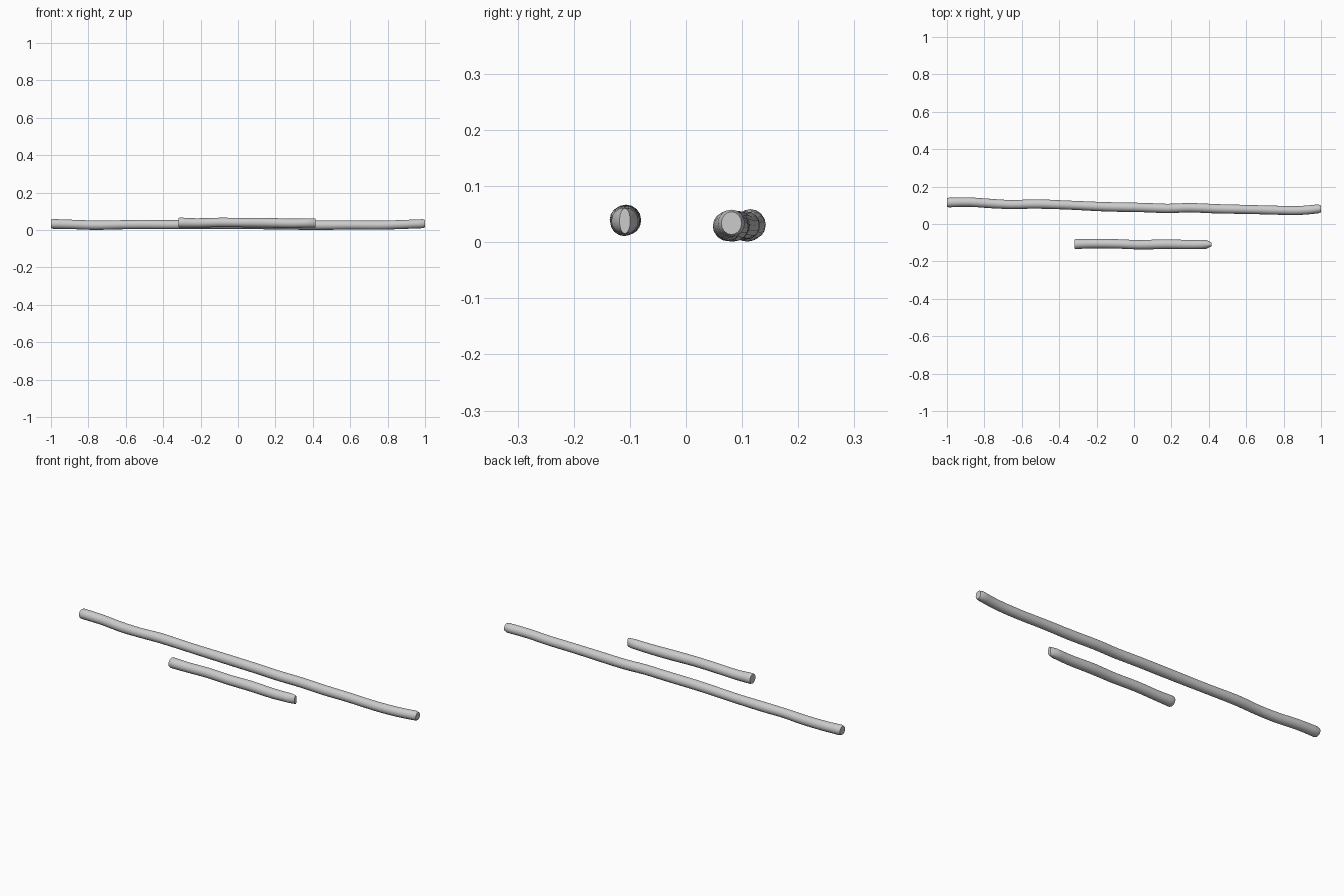
import bpy, bmesh, math

if "Cube" in bpy.data.objects:
    bpy.data.objects.remove(bpy.data.objects["Cube"])

SIDES = 16


def catmull(a, b, c, d, t):
    return 0.5 * (2 * b + (c - a) * t + (2 * a - 5 * b + 4 * c - d) * t * t
                  + (3 * b - a - 3 * c + d) * t ** 3)


def make_stick(name, stations, steps, tip_left, tip_right):
    """Loft rings along x. Station: (x, y, z, radius). Tip: (length, y scale, z scale)."""
    pts = [stations[0]] + stations + [stations[-1]]
    rings = []
    for i in range(1, len(pts) - 2):
        for s in range(steps):
            x, y, z, r = [catmull(*v, s / steps) for v in zip(*pts[i - 1:i + 3])]
            rings.append((x, y, z, r, r))
    x, y, z, r = stations[-1]
    rings.append((x, y, z, r, r))

    # narrowed rings that ease the cut ends
    def tip(ring, t, sign):
        x, y, z, ry, rz = ring
        return (x + sign * t[0], y, z, ry * t[1], rz * t[2])
    rings = [tip(rings[0], tip_left, -1)] + rings + [tip(rings[-1], tip_right, 1)]

    bm = bmesh.new()
    loops = []
    for x, y, z, ry, rz in rings:
        loops.append([bm.verts.new((x, y + ry * math.cos(a), z + rz * math.sin(a)))
                      for a in (2 * math.pi * k / SIDES for k in range(SIDES))])
    for a, b in zip(loops, loops[1:]):
        for k in range(SIDES):
            n = (k + 1) % SIDES
            bm.faces.new((a[k], a[n], b[n], b[k]))
    bm.faces.new(loops[0])
    bm.faces.new(loops[-1])
    bmesh.ops.recalc_face_normals(bm, faces=bm.faces[:])
    mesh = bpy.data.meshes.new(name)
    bm.to_mesh(mesh)
    bm.free()
    ob = bpy.data.objects.new(name, mesh)
    bpy.context.collection.objects.link(ob)
    bpy.context.view_layer.objects.active = ob
    ob.select_set(True)
    bpy.ops.object.shade_smooth_by_angle(angle=math.radians(40))
    ob.select_set(False)


# long stick at the back
make_stick("long_stick", [
    (-0.99, 0.115, 0.033, 0.026),
    (-0.88, 0.117, 0.030, 0.025),
    (-0.76, 0.109, 0.026, 0.025),
    (-0.65, 0.104, 0.028, 0.024),
    (-0.52, 0.107, 0.030, 0.025),
    (-0.35, 0.101, 0.029, 0.024),
    (-0.15, 0.092, 0.031, 0.025),
    (0.05, 0.088, 0.030, 0.025),
    (0.18, 0.083, 0.029, 0.025),
    (0.30, 0.087, 0.027, 0.025),
    (0.45, 0.081, 0.026, 0.025),
    (0.60, 0.078, 0.027, 0.024),
    (0.75, 0.074, 0.026, 0.024),
    (0.88, 0.072, 0.030, 0.024),
    (0.985, 0.081, 0.034, 0.024),
], 3, (0.01, 0.88, 0.85), (0.015, 0.75, 0.85))

# short stick at the front
make_stick("short_stick", [
    (-0.31, -0.107, 0.040, 0.027),
    (-0.22, -0.105, 0.038, 0.025),
    (-0.10, -0.106, 0.041, 0.025),
    (0.03, -0.111, 0.040, 0.025),
    (0.16, -0.108, 0.039, 0.026),
    (0.28, -0.110, 0.036, 0.025),
    (0.385, -0.109, 0.038, 0.024),
], 3, (0.007, 0.9, 0.88), (0.03, 0.4, 0.95))
